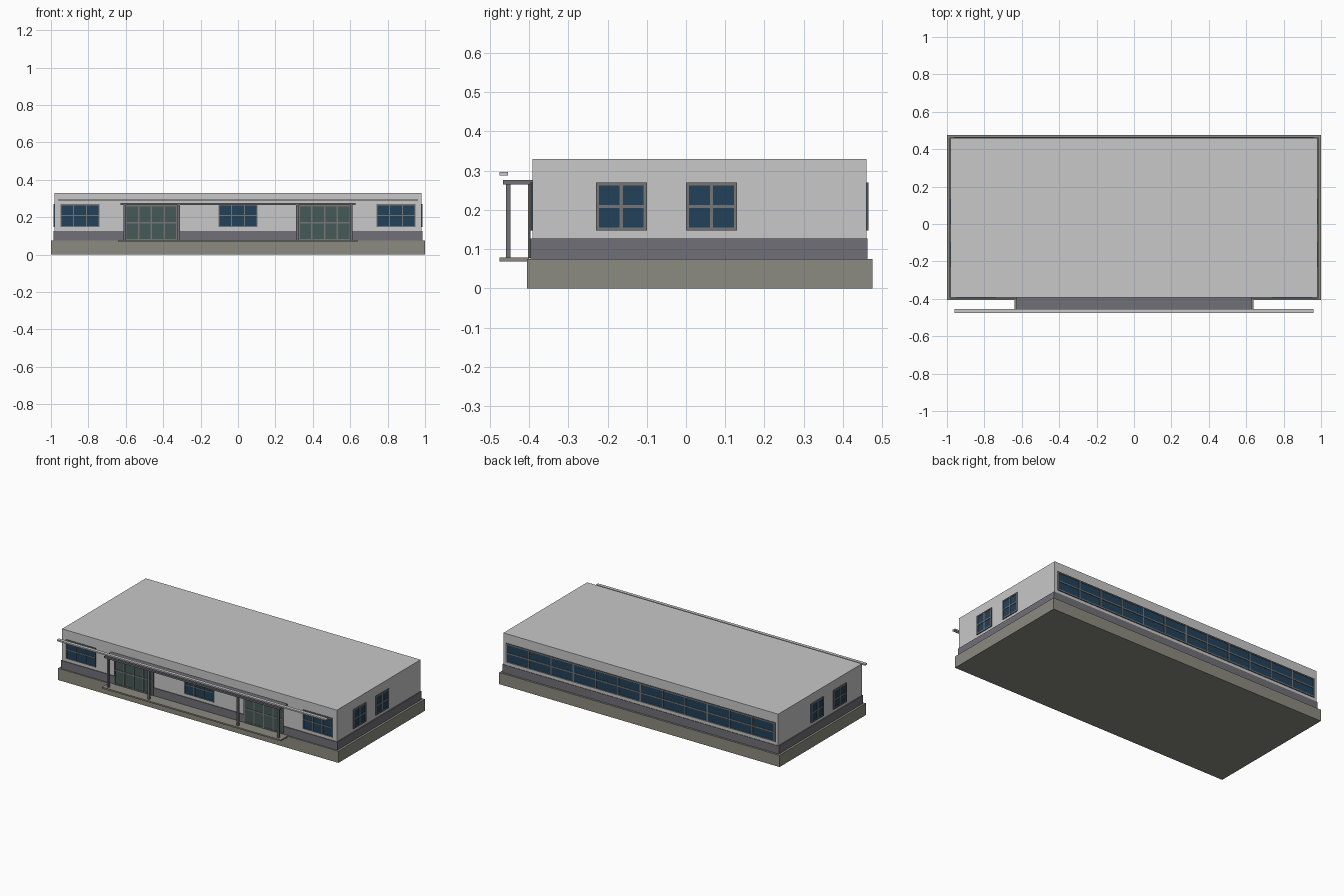
import bpy
from mathutils import Matrix
from math import pi

cube = bpy.data.objects.get("Cube")
if cube:
    bpy.data.objects.remove(cube, do_unlink=True)


def material(name, r, g, b):
    m = bpy.data.materials.new(name)
    m.use_nodes = True
    m.diffuse_color = (r, g, b, 1)
    m.node_tree.nodes["Principled BSDF"].inputs["Base Color"].default_value = (r, g, b, 1)
    return m


WALL = material("light grey render", 0.58, 0.58, 0.58)
STONE = material("olive grey concrete", 0.26, 0.26, 0.22)
SLATE = material("slate grey paint", 0.16, 0.16, 0.185)
FRAME = material("grey frame", 0.18, 0.18, 0.18)
BLUE = material("blue glass", 0.016, 0.052, 0.1)
GREEN = material("green grey glass", 0.062, 0.1, 0.095)


def boxes(name, mat, spans):
    """One object made of boxes, each given as x, y and z ranges."""
    verts, faces = [], []
    for xs, ys, zs in spans:
        n = len(verts)
        verts += [(x, y, z) for z in zs for y in ys for x in xs]
        faces += [[n + i for i in f] for f in
                  ((0, 2, 3, 1), (4, 5, 7, 6), (0, 1, 5, 4),
                   (2, 6, 7, 3), (0, 4, 6, 2), (1, 3, 7, 5))]
    mesh = bpy.data.meshes.new(name)
    mesh.from_pydata(verts, [], faces)
    mesh.materials.append(mat)
    obj = bpy.data.objects.new(name, mesh)
    bpy.context.collection.objects.link(obj)
    return obj


def glazing(name, glass, place, centre, width, z0, z1, cols, rows, bar=0.008):
    """Glass plate with a grid of bars, facing -y until it is placed."""
    x0, x1 = centre - width / 2, centre + width / 2
    pane = boxes(name + "_glass", glass, [((x0, x1), (-0.003, 0.001), (z0, z1))])
    bars, deep = [], (-0.006, 0.001)
    for i in range(cols + 1):
        x = x0 + bar / 2 + (width - bar) * i / cols
        bars.append(((x - bar / 2, x + bar / 2), deep, (z0, z1)))
    for j in range(rows + 1):
        z = z0 + bar / 2 + (z1 - z0 - bar) * j / rows
        bars.append(((x0, x1), deep, (z - bar / 2, z + bar / 2)))
    frame = boxes(name + "_frame", FRAME, bars)
    for part in (pane, frame):
        part.data.transform(place)


# Base, plinth band and main block
boxes("foundation", STONE, [((-1, 1), (-0.405, 0.475), (0, 0.075))])
boxes("lower_wall_band", SLATE, [((-0.986, 0.986), (-0.397, 0.463), (0.075, 0.127))])
boxes("walls_and_roof", WALL, [((-0.98, 0.98), (-0.392, 0.46), (0.127, 0.33))])

# Wall planes
front = Matrix.Translation((0, -0.392, 0))
back = Matrix.Translation((0, 0.46, 0)) @ Matrix.Rotation(pi, 4, "Z")
left = Matrix.Translation((0.98, 0, 0)) @ Matrix.Rotation(pi / 2, 4, "Z")
right = Matrix.Translation((-0.98, 0, 0)) @ Matrix.Rotation(-pi / 2, 4, "Z")
SILL, HEAD = 0.147, 0.27

# Windows
for label, x in (("right", -0.845), ("middle", 0), ("left", 0.845)):
    glazing(f"front_{label}_window", BLUE, front, x, 0.21, SILL, HEAD, 3, 2, 0.006)
for label, y in (("front", -0.165), ("rear", 0.065)):
    glazing(f"left_{label}_window", BLUE, left, y, 0.13, SILL, HEAD, 2, 2)
    glazing(f"right_{label}_window", BLUE, right, -y, 0.13, SILL, HEAD, 2, 2)
glazing("back_window_strip", BLUE, back, 0, 1.92, SILL, HEAD, 12, 2)

# Glazed entrances, set just proud of the plinth band
door_plane = Matrix.Translation((0, -0.397, 0))
for label, x in (("right", -0.463), ("left", 0.463)):
    glazing(f"{label}_entrance", GREEN, door_plane, x, 0.28, 0.077, 0.265, 4, 2)

# Landing, canopy and its posts
boxes("landing", STONE, [((-0.638, 0.638), (-0.475, -0.4), (0.069, 0.078))])
boxes("canopy", SLATE, [((-0.628, 0.628), (-0.467, -0.39), (0.265, 0.276))])
boxes("canopy_posts", SLATE,
      [((x - 0.006, x + 0.006), (-0.459, -0.447), (0.077, 0.266))
       for x in (-0.607, -0.317, 0.317, 0.607)])

# Long light fascia rail above the canopy
boxes("fascia_rail", WALL, [((-0.96, 0.96), (-0.475, -0.454), (0.288, 0.297))])
